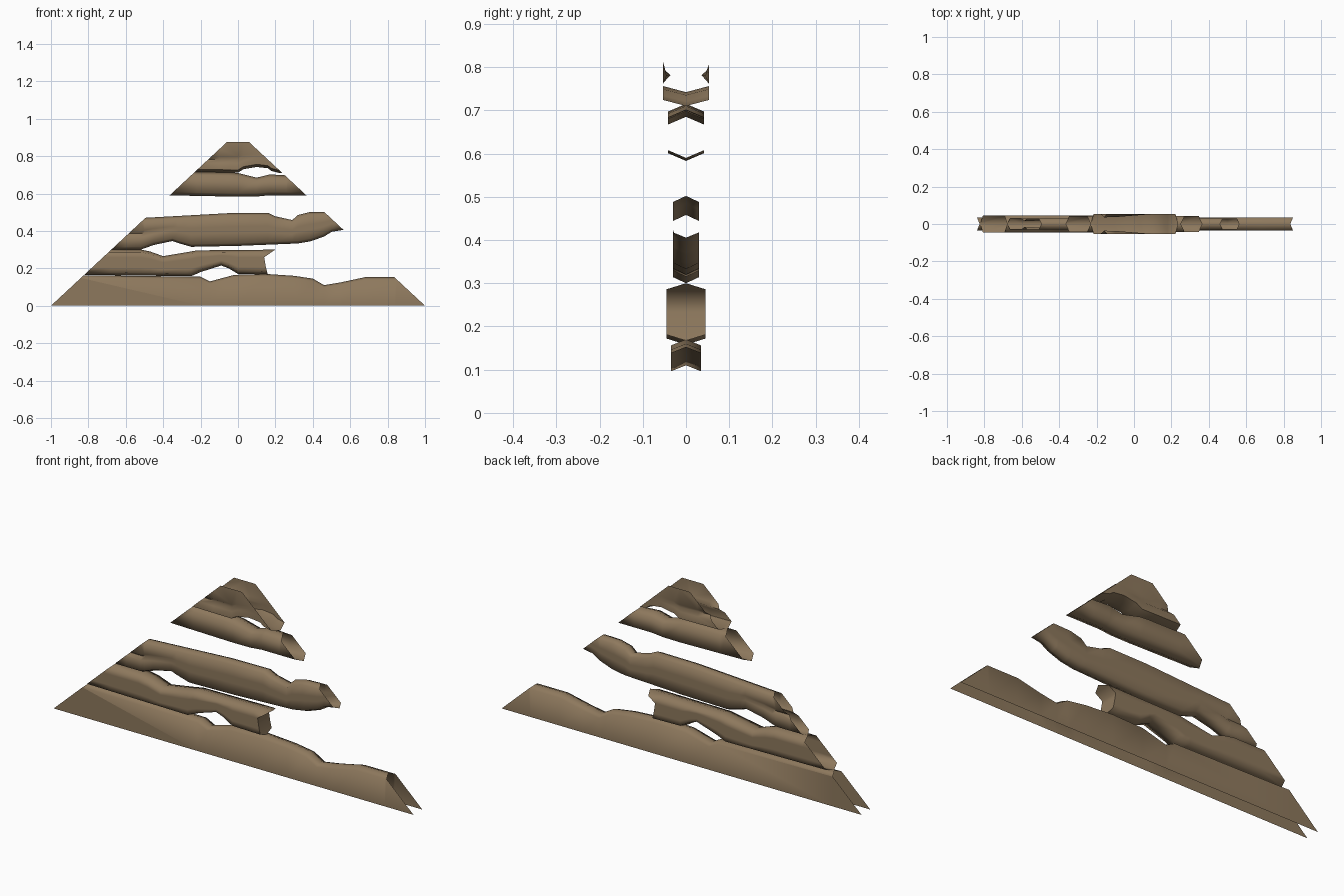
import bpy, bmesh, math
from mathutils import Vector

if "Cube" in bpy.data.objects:
    bpy.data.objects.remove(bpy.data.objects["Cube"])

SLOPE = 1.075  # sides follow |x| = 1 - SLOPE * z

brown = bpy.data.materials.new("weathered brown")
brown.diffuse_color = (0.27, 0.19, 0.11, 1)
brown.use_nodes = True
brown.node_tree.nodes["Principled BSDF"].inputs["Base Color"].default_value = brown.diffuse_color


def lerp(pts, x):
    """Piecewise linear lookup, clamped at both ends."""
    if x <= pts[0][0]:
        return pts[0][1]
    for (x0, v0), (x1, v1) in zip(pts, pts[1:]):
        if x <= x1:
            return v0 + (v1 - v0) * (x - x0) / (x1 - x0)
    return pts[-1][1]


def layer(name, width, bottom, top, groove=None, groove_at=0.45,
          end=None, floor=True, roof=True, bevel=0.014):
    """Hollow stratum: mirrored cross-sections along x, trimmed by the sloping sides."""
    xs = {p[0] for p in bottom + top + (groove or [])} | {-1.1}
    xs = sorted(x for x in xs if not end or x < 0.12) + [0.12 if end else 1.1]
    if end:
        xs.append(0.17)
    bm = bmesh.new()
    rings = []
    for i, x in enumerate(xs):
        b, t = lerp(bottom, x), lerp(top, x)
        lo = b + bevel if floor else b
        hi = t - bevel if roof else t
        side = [(0, b)] if floor else []
        side.append((width, lo))
        if groove:
            d = lerp(groove, x)
            side += [(width - d * k, lo + (hi - lo) * (groove_at + s))
                     for k, s in ((0, -0.12), (1, 0), (0, 0.11))]
        elif end:
            side += [(width, lo + (hi - lo) * f) for f in (0.25, 0.5, 0.75)]
        side.append((width, hi))
        if roof:
            side.append((0, t))
        last = end and i == len(xs) - 1
        rings.append([[bm.verts.new((lerp(end, z) if last else x, s * y, z))
                       for y, z in side] for s in (-1, 1)])
    for r0, r1 in zip(rings, rings[1:]):
        for a, c, flip in ((r0[0], r1[0], False), (r0[1], r1[1], True)):
            for j in range(len(a) - 1):
                f = [a[j], c[j], c[j + 1], a[j + 1]]
                bm.faces.new(f[::-1] if flip else f)
    if end:  # broken end face
        l, r = rings[-1]
        for j in range(len(l) - 1):
            bm.faces.new([l[j], r[j], r[j + 1], l[j + 1]])
    bmesh.ops.remove_doubles(bm, verts=bm.verts[:], dist=0.0005)
    # trim to the triangular outline, leaving the ends open
    for s in (-1, 1):
        bmesh.ops.bisect_plane(bm, geom=bm.verts[:] + bm.edges[:] + bm.faces[:],
                               plane_co=Vector((s, 0, 0)),
                               plane_no=Vector((s, 0, SLOPE)).normalized(),
                               clear_outer=True)
    me = bpy.data.meshes.new(name)
    bm.to_mesh(me)
    bm.free()
    me.materials.append(brown)
    ob = bpy.data.objects.new(name, me)
    bpy.context.collection.objects.link(ob)
    bpy.ops.object.select_all(action='DESELECT')
    ob.select_set(True)
    bpy.context.view_layer.objects.active = ob
    bpy.ops.object.shade_smooth_by_angle(angle=math.radians(75))
    return ob


# wide base layer, open underneath
layer("base_layer", 0.035, [(-1, 0), (1, 0)],
      [(-0.84, 0.163), (-0.2, 0.155), (-0.15, 0.13), (-0.02, 0.165), (0.15, 0.17),
       (0.3, 0.16), (0.4, 0.145), (0.46, 0.11), (0.55, 0.125), (0.68, 0.153), (0.84, 0.153)],
      floor=False)

# second layer, broken off on the right
layer("second_layer", 0.045,
      [(-0.82, 0.165), (-0.25, 0.158), (-0.2, 0.18), (-0.09, 0.215), (-0.05, 0.2),
       (0.0, 0.17), (0.16, 0.167)],
      [(-0.68, 0.3), (-0.52, 0.3), (-0.47, 0.29), (-0.4, 0.265), (-0.28, 0.285),
       (-0.22, 0.296), (0.2, 0.3)],
      end=[(0.167, 0.16), (0.2, 0.15), (0.26, 0.14), (0.3, 0.2)])

# third layer, with a cleft on its left part
layer("third_layer", 0.03,
      [(-0.68, 0.3), (-0.52, 0.3), (-0.45, 0.325), (-0.35, 0.346), (-0.32, 0.335),
       (-0.25, 0.315), (0, 0.32), (0.32, 0.333), (0.39, 0.345), (0.46, 0.37),
       (0.5, 0.395), (0.56, 0.405)],
      [(-0.5, 0.47), (-0.05, 0.495), (0.16, 0.497), (0.2, 0.478), (0.29, 0.458),
       (0.32, 0.485), (0.38, 0.5), (0.45, 0.502)],
      groove=[(-0.6, 0.014), (-0.5, 0.012), (-0.35, 0)], groove_at=0.5)

# fourth layer
layer("fourth_layer", 0.042,
      [(-0.36, 0.59), (0, 0.583), (0.1, 0.584), (0.16, 0.59), (0.36, 0.59)],
      [(-0.22, 0.715), (-0.05, 0.713), (0, 0.71), (0.1, 0.685), (0.17, 0.702), (0.26, 0.697)],
      bevel=0.018)

# peak, open on top, with a cleft in its walls
layer("peak_layer", 0.053,
      [(-0.23, 0.715), (0, 0.712), (0.03, 0.73), (0.1, 0.742), (0.16, 0.735),
       (0.18, 0.72), (0.22, 0.71)],
      [(-0.2, 0.875), (0.2, 0.875)],
      groove=[(-0.2, 0.018), (-0.1, 0.016), (0.1, 0)], groove_at=0.36, roof=False)
